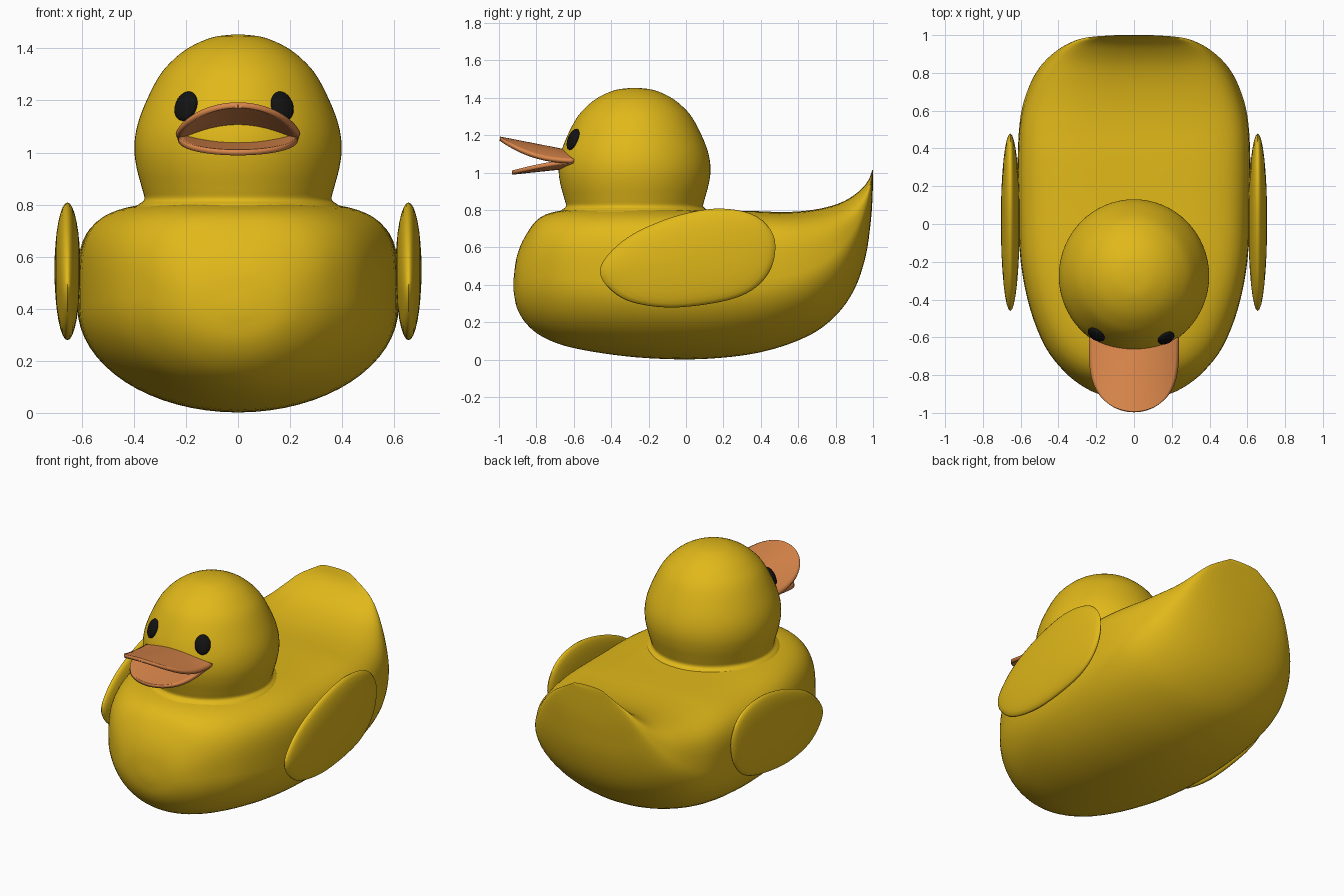
import bpy, bmesh
from math import sin, cos, pi, radians, atan2
from mathutils import Vector, Matrix

if "Cube" in bpy.data.objects:
    bpy.data.objects.remove(bpy.data.objects["Cube"])


def material(name, rgb):
    m = bpy.data.materials.new(name)
    m.diffuse_color = (*rgb, 1)
    m.use_nodes = True
    m.node_tree.nodes["Principled BSDF"].inputs["Base Color"].default_value = m.diffuse_color
    return m


YELLOW = material("yellow", (0.75, 0.48, 0.01))
ORANGE = material("orange", (0.70, 0.24, 0.07))
BLACK = material("black", (0.006, 0.006, 0.006))


def smooth_path(pts, steps, closed=False):
    """Catmull-Rom interpolation of equal-length tuples."""
    n, out = len(pts), []
    pick = (lambda i: pts[i % n]) if closed else (lambda i: pts[max(0, min(n - 1, i))])
    for i in range(n if closed else n - 1):
        quad = [pick(i + k) for k in (-1, 0, 1, 2)]
        for j in range(steps):
            t = j / steps
            out.append(tuple(
                b + 0.5 * t * (c - a + t * (2 * a - 5 * b + 4 * c - d + t * (3 * (b - c) + d - a)))
                for a, b, c, d in zip(*quad)))
    if not closed:
        out.append(pts[-1])
    return out


def loft(name, rings, mat, closed=True, caps=True, angle=50):
    bm = bmesh.new()
    vs = [[bm.verts.new(p) for p in r] for r in rings]
    n = len(vs[0])
    for a, b in zip(vs, vs[1:]):
        for i in range(n if closed else n - 1):
            k = (i + 1) % n
            bm.faces.new((a[i], a[k], b[k], b[i]))
    if caps:
        bm.faces.new(vs[0])
        bm.faces.new(vs[-1])
    bmesh.ops.remove_doubles(bm, verts=bm.verts, dist=1e-5)
    bmesh.ops.recalc_face_normals(bm, faces=bm.faces)
    me = bpy.data.meshes.new(name)
    bm.to_mesh(me)
    bm.free()
    ob = bpy.data.objects.new(name, me)
    bpy.context.collection.objects.link(ob)
    me.materials.append(mat)
    bpy.ops.object.select_all(action='DESELECT')
    ob.select_set(True)
    bpy.context.view_layer.objects.active = ob
    bpy.ops.object.shade_smooth_by_angle(angle=radians(angle))
    return ob


# Body: rings of top y, top z, bottom y, bottom z, half width, top squareness
stations = [
    (-.922, .43, -.922, .37, .04, 2), (-.905, .55, -.905, .28, .17, 2.2),
    (-.86, .66, -.86, .20, .27, 2.5), (-.78, .76, -.78, .13, .37, 2.9),
    (-.65, .80, -.65, .075, .47, 3.4), (-.45, .81, -.45, .035, .55, 4),
    (-.2, .81, -.2, .008, .60, 4.5), (.1, .80, .1, .004, .615, 4.5),
    (.35, .795, .4, .04, .615, 4.5), (.5, .79, .65, .125, .60, 4.2),
    (.63, .795, .80, .235, .56, 3.8), (.75, .815, .90, .375, .50, 3.4),
    (.85, .85, .96, .55, .42, 3), (.93, .905, .987, .73, .335, 2.6),
    (.975, .96, .997, .86, .25, 2.3), (.998, 1.02, 1.0, .99, .11, 2)]


def body_ring(yt, zt, yb, zb, w, n_top, seg=64):
    ring = []
    for i in range(seg):
        c, s = cos(2 * pi * i / seg), sin(2 * pi * i / seg)
        e = 2 / n_top if s > 0 else 1
        x = abs(c) ** e * (1 if c > 0 else -1) * w
        h = abs(s) ** e * (1 if s > 0 else -1)
        ring.append((x, (yt + yb) / 2 + h * (yt - yb) / 2, (zt + zb) / 2 + h * (zt - zb) / 2))
    return ring


loft("body", [body_ring(*s) for s in smooth_path(stations, 4)], YELLOW)

# Head: turned profile of radius and height, flaring into the neck
HEAD_Y = -.275
profile = smooth_path([(.42, .76), (.385, .798), (.36, .82), (.368, .86), (.388, .935),
                       (.398, 1.01), (.39, 1.09), (.36, 1.18), (.305, 1.29), (.25, 1.355),
                       (.185, 1.405), (.10, 1.442), (.02, 1.453)], 4)
loft("head", [[(r * cos(2 * pi * i / 64), HEAD_Y + 1.02 * r * sin(2 * pi * i / 64), z)
               for i in range(64)] for r, z in profile], YELLOW)

# Wings: flat lens built from an egg-shaped outline of y, z
outline = smooth_path([(-.46, .48), (-.39, .59), (-.25, .69), (-.03, .775), (.19, .808),
                       (.38, .765), (.475, .64), (.44, .46), (.28, .335), (-.04, .28),
                       (-.28, .305), (-.41, .38)], 5, closed=True)
for side, label in ((-1, "left_wing"), (1, "right_wing")):
    rings = []
    for k in range(17):
        t = (-pi / 2 + pi * k / 16) * .995
        rings.append([(side * (.655 + .05 * sin(t)), .02 + (y - .02) * cos(t),
                       .55 + (z - .55) * cos(t)) for y, z in outline])
    loft(label, rings, YELLOW, angle=80)


# Beak: two curved sheets with a rounded tip, given thickness
def beak(name, length, width, edge_z, centre_z):
    rings = []
    for j in range(33):
        v = sin(pi / 2 * j / 32)
        hw = width * max(0, 1 - v ** 3.5) ** .5
        e, c = edge_z(v), centre_z(v)
        if j == 32:
            hw = .004
        us = [-1 + i / 12 for i in range(25)]
        rings.append([(u * hw, -.60 - length * v, e + (c - e) * (1 - u * u)) for u in us])
    ob = loft(name, rings, ORANGE, closed=False, caps=False)
    mod = ob.modifiers.new("thickness", 'SOLIDIFY')
    mod.thickness = .022
    mod.offset = 0


beak("upper_beak", .395, .235, lambda v: 1.06 + .122 * v ** 2.3, lambda v: 1.105 + .077 * v)
beak("lower_beak", .33, .228, lambda v: 1.06 - .06 * v ** 1.5, lambda v: 1.035 - .035 * v)

# Eyes: flattened spheres lying on the head surface
for label, x, rx in (("left_eye", -.2, .044), ("right_eye", .17, .042)):
    y = HEAD_Y - 1.01 * (.36 ** 2 - x * x) ** .5
    bpy.ops.mesh.primitive_uv_sphere_add(segments=32, ring_count=16)
    eye = bpy.context.object
    eye.name = label
    turn = Matrix.Rotation(atan2(x, HEAD_Y - y), 4, 'Z') @ Matrix.Rotation(radians(-22), 4, 'X')
    eye.matrix_world = (Matrix.Translation(Vector((x, y - .008, 1.178))) @ turn
                        @ Matrix.Diagonal((rx * 1.12, .022, .06, 1)))
    eye.data.materials.append(BLACK)
    bpy.ops.object.shade_smooth()
